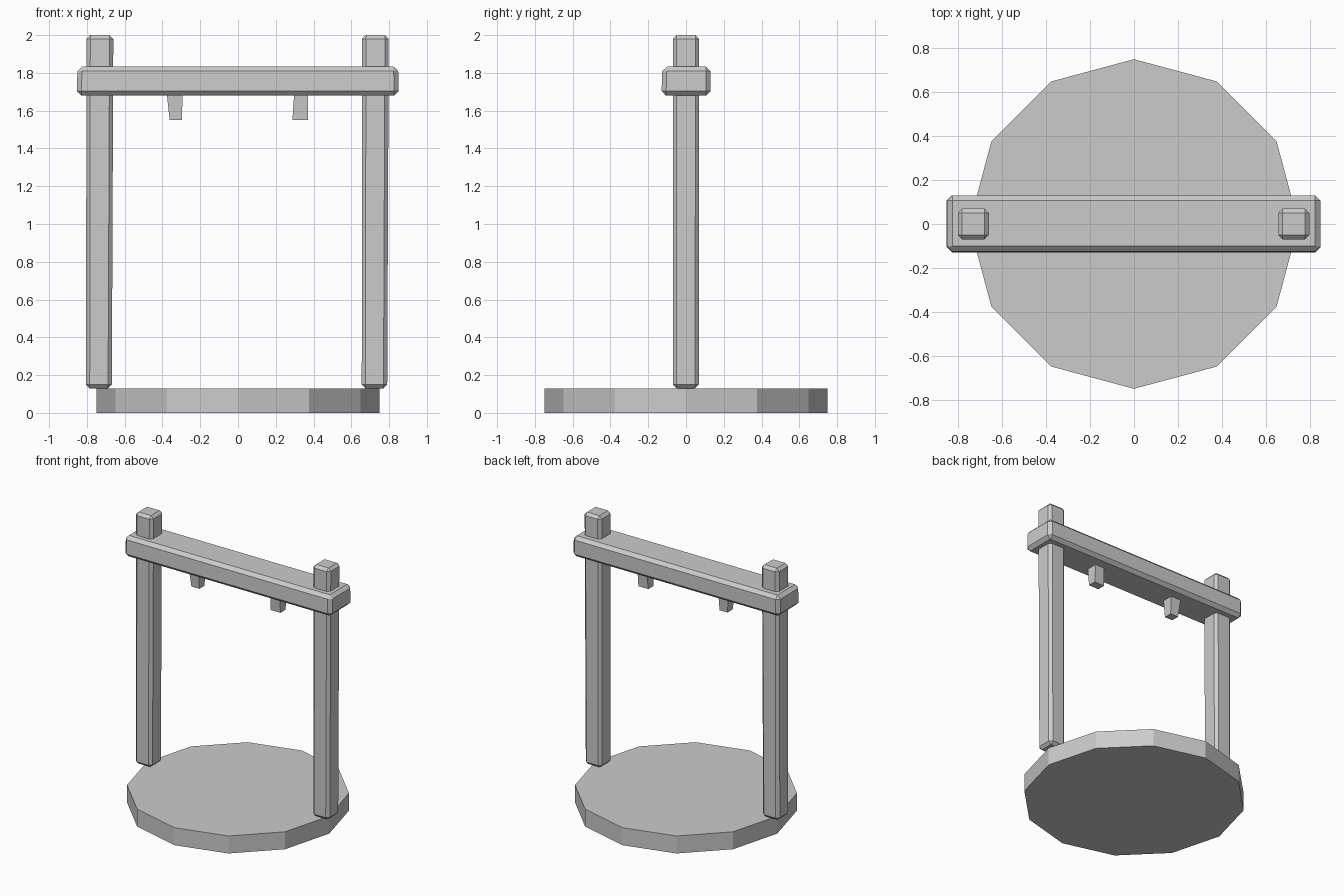
import bpy, bmesh

if "Cube" in bpy.data.objects:
    bpy.data.objects.remove(bpy.data.objects["Cube"])

grey = bpy.data.materials.new("plain grey")
grey.diffuse_color = (0.6, 0.6, 0.6, 1)
grey.use_nodes = True
grey.node_tree.nodes["Principled BSDF"].inputs["Base Color"].default_value = grey.diffuse_color


def finish(bm, name):
    bmesh.ops.recalc_face_normals(bm, faces=bm.faces)
    mesh = bpy.data.meshes.new(name)
    bm.to_mesh(mesh)
    bm.free()
    mesh.materials.append(grey)
    bpy.context.collection.objects.link(bpy.data.objects.new(name, mesh))


def block(name, bottom, top, z0, z1, bevel=0.0):
    """Hewn block between two rectangles given as (x0, x1, y0, y1)."""
    bm = bmesh.new()
    rings = []
    for (x0, x1, y0, y1), z in ((bottom, z0), (top, z1)):
        rings.append([bm.verts.new((x, y, z)) for x, y in
                      ((x0, y0), (x1, y0), (x1, y1), (x0, y1))])
    lo, hi = rings
    bm.faces.new(lo[::-1])
    bm.faces.new(hi)
    for i in range(4):
        j = (i + 1) % 4
        bm.faces.new((lo[i], lo[j], hi[j], hi[i]))
    if bevel:
        bmesh.ops.bevel(bm, geom=bm.edges[:], offset=bevel, segments=1,
                        affect='EDGES', profile=0.5)
    finish(bm, name)


# Round twelve-sided base
bm = bmesh.new()
bmesh.ops.create_cone(bm, cap_ends=True, segments=12, radius1=0.75,
                      radius2=0.75, depth=0.13)
bmesh.ops.translate(bm, verts=bm.verts, vec=(0, 0, 0.065))
finish(bm, "base")

# Upright posts, slightly uneven
block("left_post", (-0.805, -0.668, -0.07, 0.068),
      (-0.802, -0.66, -0.07, 0.07), 0.13, 2.0, 0.02)
block("right_post", (0.655, 0.79, -0.07, 0.068),
      (0.657, 0.798, -0.07, 0.07), 0.13, 2.0, 0.02)

# Cross beam
block("cross_beam", (-0.853, 0.85, -0.13, 0.13),
      (-0.85, 0.848, -0.125, 0.13), 1.68, 1.833, 0.024)

# Hanging pegs, tapered downwards
block("left_peg", (-0.362, -0.297, -0.03, 0.03),
      (-0.378, -0.293, -0.042, 0.042), 1.55, 1.70)
block("right_peg", (0.288, 0.37, -0.03, 0.03),
      (0.298, 0.372, -0.042, 0.042), 1.55, 1.70)
